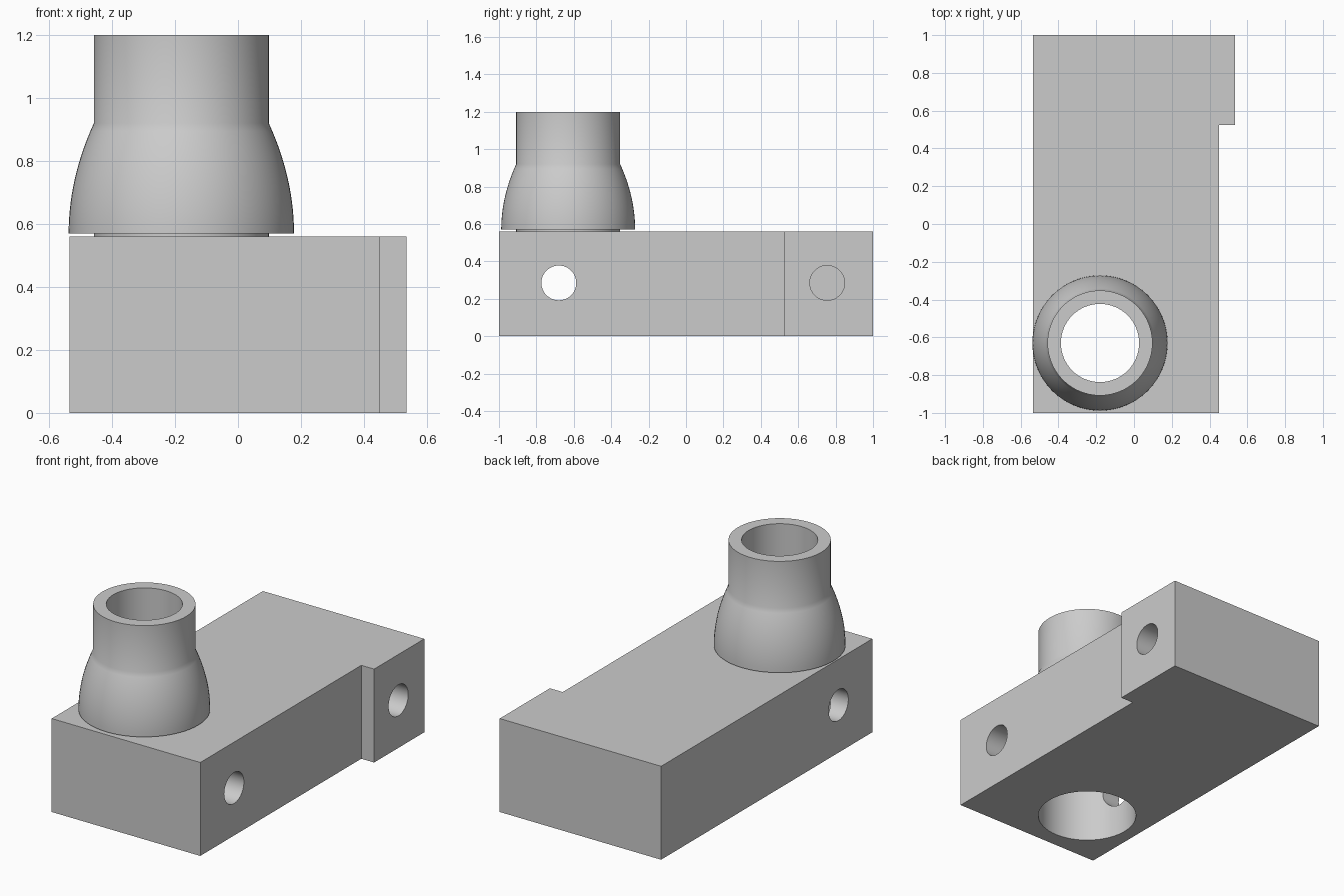
import bpy, bmesh, math
from mathutils import Matrix, Vector

cube = bpy.data.objects.get("Cube")
if cube:
    bpy.data.objects.remove(cube, do_unlink=True)

grey = bpy.data.materials.new("plain grey")
grey.use_nodes = True
colour = (0.6, 0.6, 0.6, 1)
grey.diffuse_color = colour
grey.node_tree.nodes["Principled BSDF"].inputs["Base Color"].default_value = colour

PORT = Vector((-0.18, -0.63, 0))
BLOCK_TOP = 0.56
TUBE_R, BORE_R, SKIRT_R = 0.278, 0.207, 0.358


def add_object(name, bm):
    bmesh.ops.recalc_face_normals(bm, faces=bm.faces)
    mesh = bpy.data.meshes.new(name)
    bm.to_mesh(mesh)
    bm.free()
    mesh.materials.append(grey)
    obj = bpy.data.objects.new(name, mesh)
    bpy.context.collection.objects.link(obj)
    return obj


def smooth(obj):
    bpy.ops.object.select_all(action='DESELECT')
    obj.select_set(True)
    bpy.context.view_layer.objects.active = obj
    bpy.ops.object.shade_smooth_by_angle(angle=math.radians(32))


def drill(target, radius, start, end):
    """Cut a round hole between two points."""
    start, end = Vector(start), Vector(end)
    axis = end - start
    bm = bmesh.new()
    place = Matrix.Translation((start + end) / 2) @ axis.to_track_quat('Z', 'Y').to_matrix().to_4x4()
    bmesh.ops.create_cone(bm, cap_ends=True, segments=64, radius1=radius,
                          radius2=radius, depth=axis.length, matrix=place)
    cutter = add_object("hole_cutter", bm)
    cutter.hide_render = True
    mod = target.modifiers.new("hole", 'BOOLEAN')
    mod.operation = 'DIFFERENCE'
    mod.solver = 'EXACT'
    mod.object = cutter
    bpy.context.view_layer.objects.active = target
    bpy.ops.object.modifier_apply(modifier=mod.name)
    bpy.data.objects.remove(cutter, do_unlink=True)


# Block with a raised pad at the rear of its right-hand side
outline = [(-0.535, -1), (0.45, -1), (0.45, 0.525), (0.535, 0.525), (0.535, 1), (-0.535, 1)]
bm = bmesh.new()
base = bm.faces.new([bm.verts.new((x, y, 0)) for x, y in outline])
top = bmesh.ops.extrude_face_region(bm, geom=[base])
bmesh.ops.translate(bm, vec=(0, 0, BLOCK_TOP),
                    verts=[v for v in top["geom"] if isinstance(v, bmesh.types.BMVert)])
block = add_object("block", bm)

# Vertical socket, cross hole through it, and blind hole in the pad
drill(block, TUBE_R, (PORT.x, PORT.y, -0.1), (PORT.x, PORT.y, 0.7))
drill(block, 0.093, (-0.7, -0.68, 0.285), (0.7, -0.68, 0.285))
drill(block, 0.093, (0.03, 0.755, 0.285), (0.7, 0.755, 0.285))
smooth(block)

# Hollow tube with a flared skirt, turned from one closed profile
low, high, steps = 0.57, 0.92, 14
profile = [(BORE_R, 0.42), (TUBE_R, 0.42), (TUBE_R, low)]
for i in range(steps + 1):
    t = i / steps
    profile.append((SKIRT_R - (SKIRT_R - TUBE_R) * t * t, low + (high - low) * t))
profile += [(TUBE_R, 1.2), (BORE_R, 1.2)]

bm = bmesh.new()
segments = 64
rings = []
for i in range(segments):
    a = math.tau * i / segments
    rings.append([bm.verts.new((PORT.x + r * math.cos(a), PORT.y + r * math.sin(a), z))
                  for r, z in profile])
for i, ring in enumerate(rings):
    following = rings[(i + 1) % segments]
    for j in range(len(profile)):
        k = (j + 1) % len(profile)
        bm.faces.new((ring[j], following[j], following[k], ring[k]))
smooth(add_object("flared_tube", bm))
